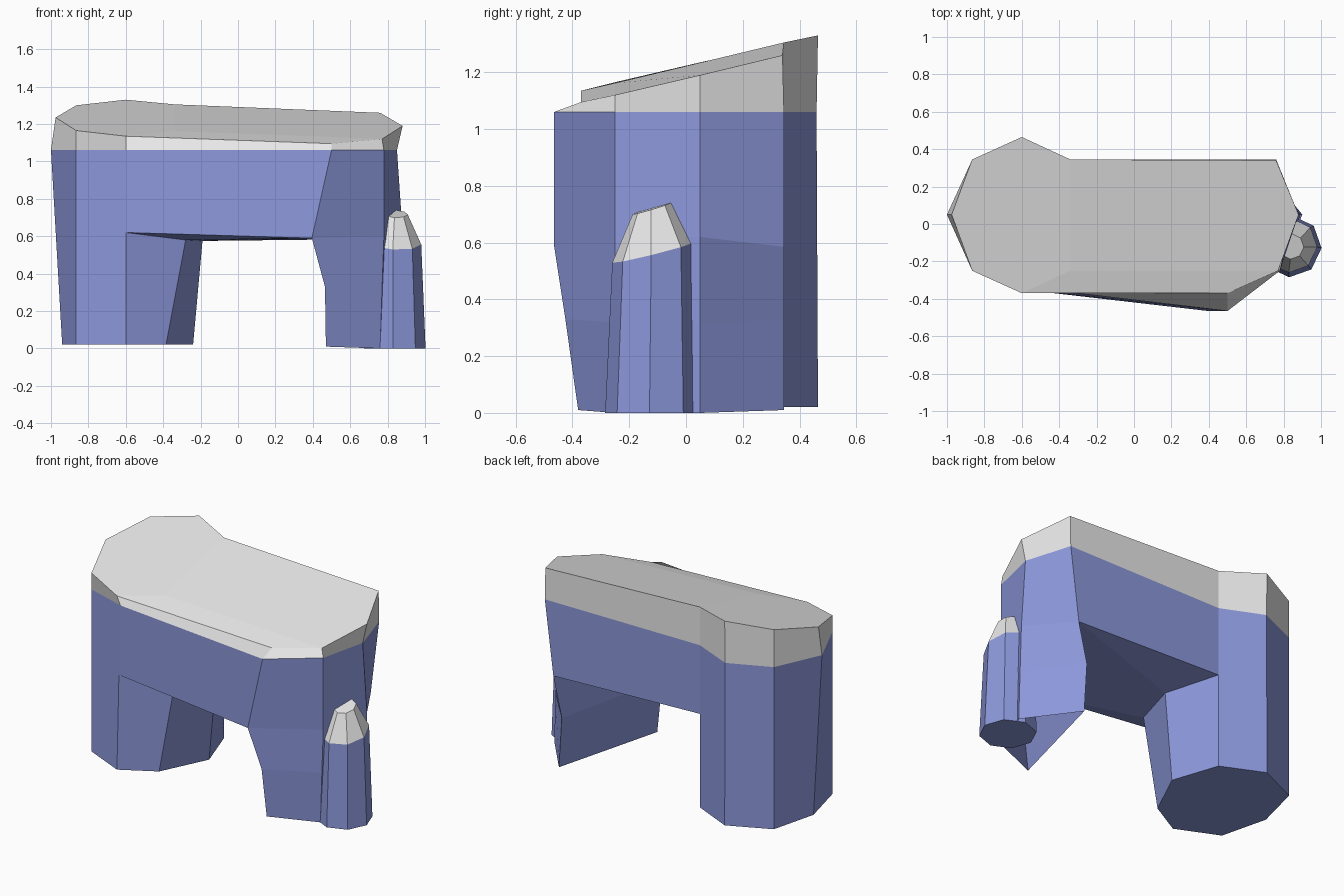
import bpy, bmesh, math
from mathutils import Vector

old = bpy.data.objects.get("Cube")
if old:
    bpy.data.objects.remove(old, do_unlink=True)


def make_material(name, rgb):
    mat = bpy.data.materials.new(name)
    mat.use_nodes = True
    color = (*rgb, 1)
    mat.diffuse_color = color
    mat.node_tree.nodes["Principled BSDF"].inputs["Base Color"].default_value = color
    return mat


blue = make_material("blue rock", (0.26, 0.31, 0.70))
grey = make_material("pale grey top", (0.80, 0.80, 0.80))


def build(name, faces, material):
    """Make a flat shaded object from faces given as lists of points."""
    bm = bmesh.new()
    for face in faces:
        bm.faces.new([bm.verts.new(p) for p in face])
    bmesh.ops.remove_doubles(bm, verts=bm.verts, dist=0.0005)
    bmesh.ops.recalc_face_normals(bm, faces=bm.faces)
    mesh = bpy.data.meshes.new(name)
    bm.to_mesh(mesh)
    bm.free()
    mesh.materials.append(material)
    obj = bpy.data.objects.new(name, mesh)
    bpy.context.scene.collection.objects.link(obj)
    return obj


def band(lower, upper, closed=True):
    """Quads joining two rings of points."""
    count = len(lower)
    steps = count if closed else count - 1
    return [[lower[i], lower[(i + 1) % count], upper[(i + 1) % count], upper[i]]
            for i in range(steps)]


def level(points, z):
    return [(x, y, z) for x, y in points]


# Outline where the pale top meets the rock, clockwise from the far -x corner
seam = level([(-1, .05), (-.865, .345), (-.6, .46), (-.34, .345), (.76, .345),
              (.85, .05), (.78, -.25), (.5, -.465), (-.6, -.335), (-.865, -.25)], 1.06)
roof = [(-.975, .05, 1.235), (-.865, .345, 1.3), (-.6, .465, 1.33),
        (-.34, .345, 1.305), (.76, .34, 1.26), (.88, .05, 1.19),
        (.77, -.25, 1.12), (.5, -.37, 1.095), (-.6, -.37, 1.135),
        (-.865, -.25, 1.165)]

# Sloping pale top slab, folded along the line of the bridge
fold = (-.34, -.25, 1.162)
slab = band(seam, roof)
slab.append(roof[:4] + [fold] + roof[8:])
slab.append(roof[3:7] + [fold])
slab.append(roof[6:9] + [fold])
build("top_slab", slab, grey)

# Wide eight sided pillar: outer feet follow the seam, inner feet lie under the arch
back_foot, side_foot = (-.34, .345, .02), (-.24, .05, .02)
inner_foot, front_foot = (-.385, -.25, .02), (-.6, -.37, .02)
outer_feet = [front_foot] + level([(-.865, -.25), (-.94, .05), (-.865, .345),
                                   (-.6, .465)], .02) + [back_foot]
outer_seam = [seam[i] for i in (8, 9, 0, 1, 2, 3)]
back_lip, front_lip = (-.34, .345, .62), (-.6, -.35, .62)
side_lip, inner_lip = (-.19, .05, .575), (-.28, -.25, .58)
rock = band(outer_feet, outer_seam, closed=False)
rock[0].append(front_lip)
rock[-1].insert(2, back_lip)
rock += band([back_foot, side_foot, inner_foot, front_foot],
             [back_lip, side_lip, inner_lip, front_lip], closed=False)
rock.append(outer_feet + [side_foot, inner_foot])

# Narrow leg, tapering down through a lip, a knee and an open foot
lip = [(.70, .345, .585), (.88, .05, .62), (.78, -.25, .6), (.395, -.465, .59)]
knee = [(.64, .345, .33), (.89, .05, .31), (.77, -.25, .32), (.465, -.425, .33)]
foot = [(.66, .345, .01), (.9, .05, 0), (.76, -.25, 0), (.47, -.38, .01)]
rock += band(lip, seam[4:8], closed=False)
rock += band(knee, lip) + band(foot, knee)

# Bridge walls and underside
rock.append([seam[3], seam[4], lip[0], back_lip])
rock.append([seam[7], seam[8], front_lip, lip[3]])
rock.append([front_lip, lip[3], inner_lip])
rock.append([inner_lip, lip[3], side_lip])
rock.append([side_lip, lip[3], lip[0]])
rock.append([side_lip, lip[0], back_lip])
build("rock_arch", rock, blue)


# Small eight sided spire beside the narrow leg
def octagon(center, radius, slope):
    ring = []
    for i in range(8):
        angle = math.radians(45 * i - 3)
        dx, dy = radius * math.cos(angle), radius * math.sin(angle)
        ring.append(Vector(center) + Vector((dx, dy, slope * dy - 0.05 * dx)))
    return ring


base = [Vector((p.x, p.y, 0)) for p in octagon((.838, -.12, 0), .165, 0)]
shoulder = octagon((.835, -.115, .565), .145, .25)
tip = octagon((.84, -.12, .72), .068, .3)
build("spire_shaft", band(base, shoulder) + [base], blue)
build("spire_tip", band(shoulder, tip) + [tip], grey)
